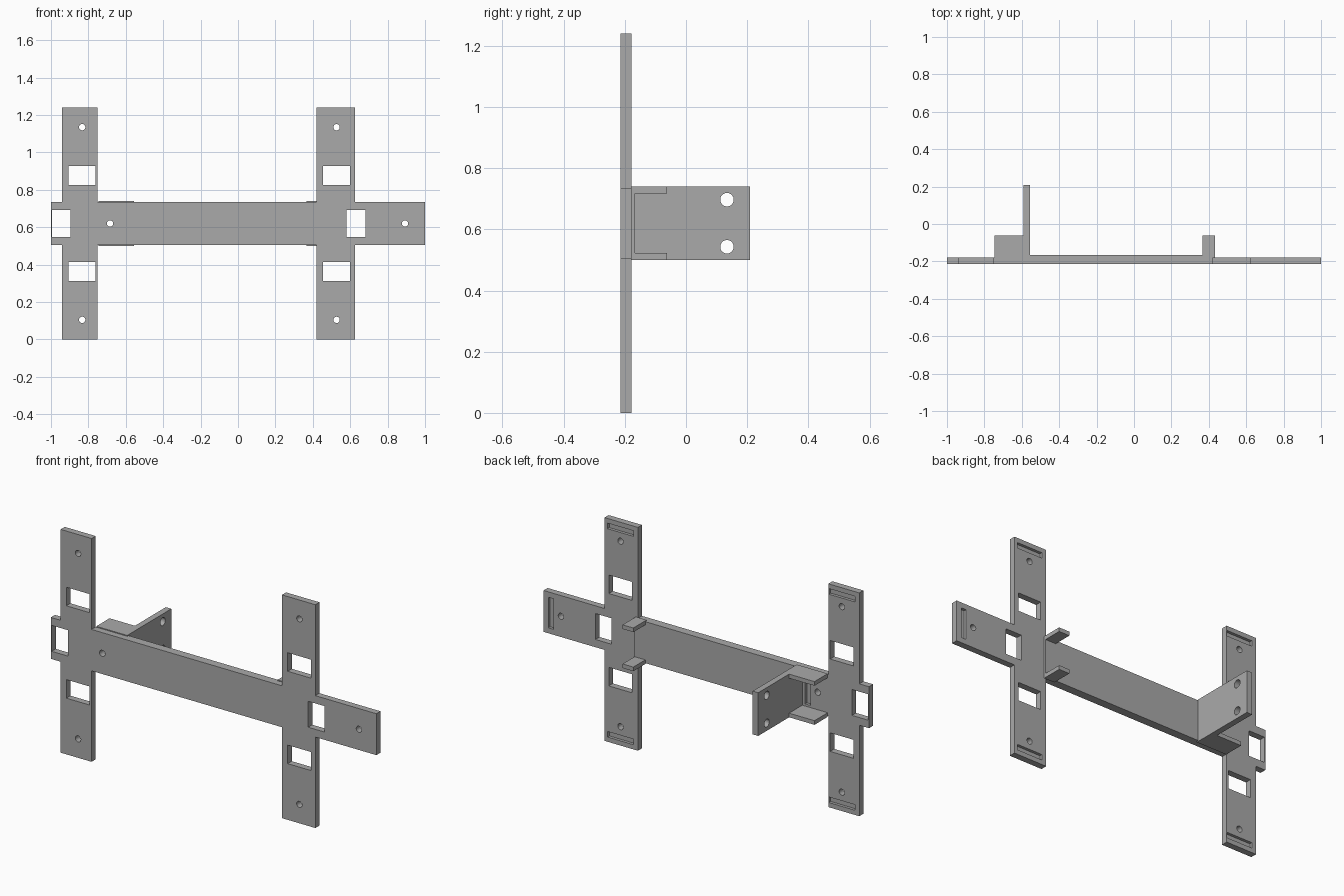
import bpy
import bmesh
from mathutils import Matrix, Vector

cube = bpy.data.objects.get("Cube")
if cube:
    bpy.data.objects.remove(cube, do_unlink=True)

grey = bpy.data.materials.new("plain grey")
grey.use_nodes = True
grey.diffuse_color = (0.4, 0.4, 0.4, 1)
grey.node_tree.nodes["Principled BSDF"].inputs["Base Color"].default_value = (0.4, 0.4, 0.4, 1)

MID = 0.62                            # height of the centre line
FRONT, BACK, RIB = -0.214, -0.178, -0.167
FLANGE, TIP = -0.062, 0.209


def finish(name, bm):
    bmesh.ops.recalc_face_normals(bm, faces=bm.faces)
    mesh = bpy.data.meshes.new(name)
    bm.to_mesh(mesh)
    bm.free()
    mesh.materials.append(grey)
    obj = bpy.data.objects.new(name, mesh)
    bpy.context.collection.objects.link(obj)
    return obj


def add_box(bm, x, y, z):
    lo, hi = Vector((x[0], y[0], z[0])), Vector((x[1], y[1], z[1]))
    mat = Matrix.Translation((lo + hi) / 2) @ Matrix.Diagonal((*(hi - lo), 1))
    bmesh.ops.create_cube(bm, size=1, matrix=mat)


def add_pin(bm, centre, radius, axis):
    rot = Matrix.Rotation(1.5707963, 4, axis)
    bmesh.ops.create_cone(bm, cap_ends=True, segments=32, radius1=radius, radius2=radius,
                          depth=0.2, matrix=Matrix.Translation(centre) @ rot)


def box(name, x, y, z):
    bm = bmesh.new()
    add_box(bm, x, y, z)
    return finish(name, bm)


def cut(obj, cutter):
    cutter.hide_render = True
    mod = obj.modifiers.new("openings", 'BOOLEAN')
    mod.operation, mod.solver, mod.object = 'DIFFERENCE', 'EXACT', cutter
    bpy.context.view_layer.objects.active = obj
    bpy.ops.object.modifier_apply(modifier=mod.name)
    bpy.data.objects.remove(cutter, do_unlink=True)


# Flat frame: two posts joined by a bar, outline mirrored about the centre line
half = [(-1, .115), (-.94, .115), (-.94, .62), (-.75, .62), (-.75, .115),
        (.42, .115), (.42, .62), (.625, .62), (.625, .115), (1, .115)]
outline = half + [(x, -h) for x, h in reversed(half)]
bm = bmesh.new()
face = bm.faces.new([bm.verts.new((x, FRONT, MID + h)) for x, h in outline])
ext = bmesh.ops.extrude_face_region(bm, geom=[face])
bmesh.ops.translate(bm, vec=(0, BACK - FRONT, 0),
                    verts=[v for v in ext["geom"] if isinstance(v, bmesh.types.BMVert)])
frame = finish("mounting_frame", bm)

# Windows, screw holes and shallow rear slots of the frame
bm = bmesh.new()
through = (FRONT - 0.1, BACK + 0.1)
pocket = (BACK - 0.016, BACK + 0.1)
for x in (-0.833, 0.527):
    for s in (-1, 1):
        add_box(bm, (x - .072, x + .072), through, sorted((MID + s * .205, MID + s * .308)))
        add_pin(bm, (x, BACK, MID + s * .515), .017, 'X')
        add_box(bm, (x - .08, x + .08), pocket, sorted((MID + s * .563, MID + s * .594)))
for window, hole in ((-0.945, -0.684), (0.631, 0.893)):
    add_box(bm, (window - .05, window + .05), through, (MID - .072, MID + .072))
    add_pin(bm, (hole, BACK, MID), .017, 'X')
    add_box(bm, (hole + .045, hole + .077), pocket, (MID - .085, MID + .085))
cut(frame, finish("frame_cutter", bm))

# Thicker rear of the connecting bar
box("bar_backing", (-.557, .433), (BACK, RIB), (MID - .115, MID + .115))

# Upright bracket with two screw holes
bracket = box("bracket_plate", (-.59, -.556), (BACK, TIP), (.5, .74))
bm = bmesh.new()
for s in (-1, 1):
    add_pin(bm, (-.573, .134, MID + s * .077), .022, 'Y')
cut(bracket, finish("bracket_cutter", bm))

# Paired flanges above and below the bar at each end
for side, x in (("right", (-.746, -.59)), ("left", (.367, .433))):
    for level, z in (("upper", (.717, .74)), ("lower", (.5, .523))):
        box(f"{side}_{level}_flange", x, (BACK, FLANGE), z)
